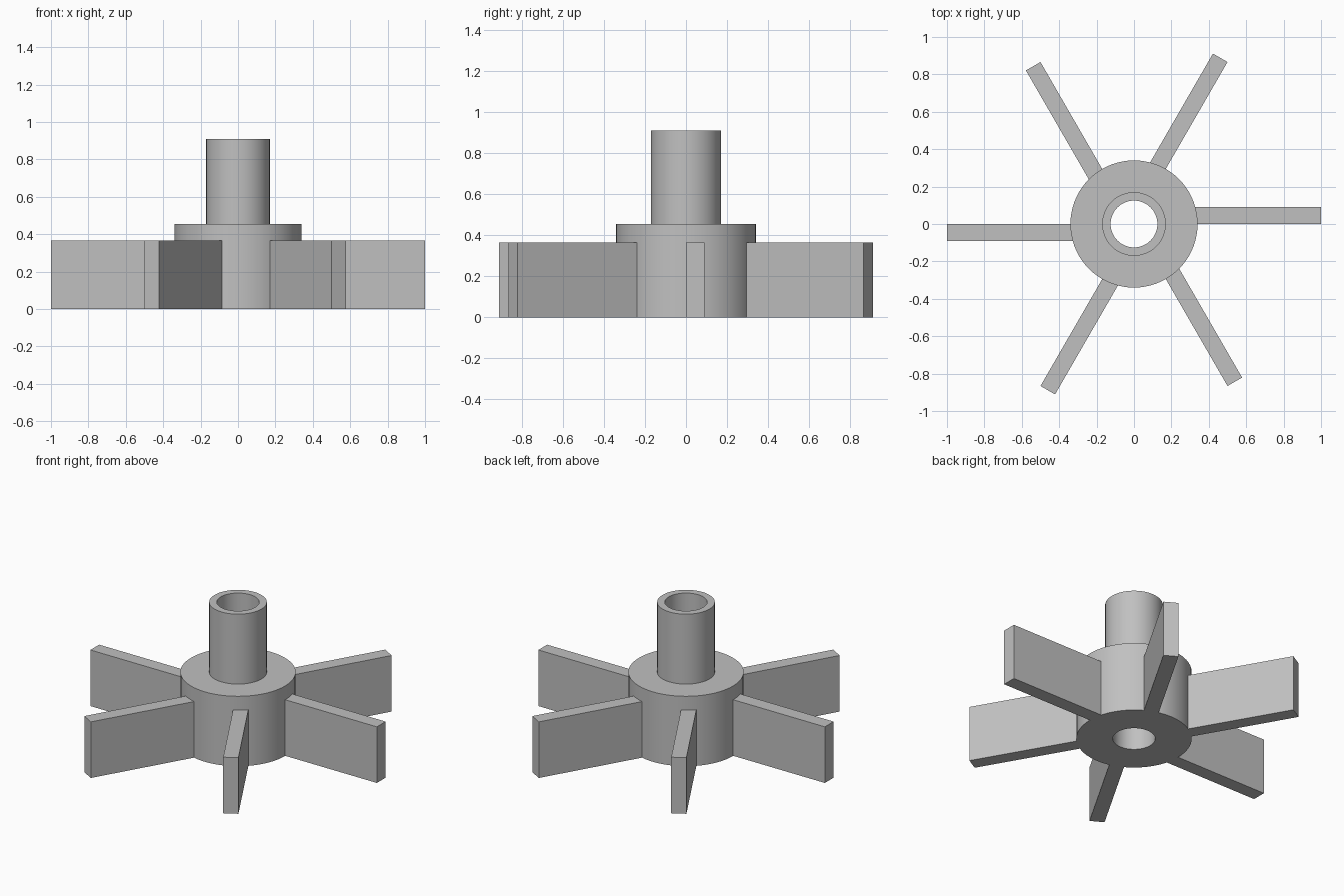
import bpy
import bmesh
from math import pi
from mathutils import Matrix, Vector

HUB_R, TUBE_R, BORE_R = 0.34, 0.17, 0.125
HUB_H, TUBE_H = 0.455, 0.91
BLADE_H, BLADE_T, BLADE_COUNT = 0.365, 0.09, 6
BLADE_ROOT = 0.3

cube = bpy.data.objects.get("Cube")
if cube:
    bpy.data.objects.remove(cube, do_unlink=True)

grey = bpy.data.materials.new("plain grey")
grey.use_nodes = True
colour = (0.53, 0.53, 0.53, 1)
grey.diffuse_color = colour
grey.node_tree.nodes["Principled BSDF"].inputs["Base Color"].default_value = colour


def add_object(name, bm):
    bmesh.ops.recalc_face_normals(bm, faces=bm.faces)
    mesh = bpy.data.meshes.new(name)
    bm.to_mesh(mesh)
    bm.free()
    mesh.materials.append(grey)
    obj = bpy.data.objects.new(name, mesh)
    bpy.context.collection.objects.link(obj)
    return obj


# Hub with its tube and through bore, turned from one closed profile
bm = bmesh.new()
profile = [(BORE_R, 0), (HUB_R, 0), (HUB_R, HUB_H),
           (TUBE_R, HUB_H), (TUBE_R, TUBE_H), (BORE_R, TUBE_H)]
verts = [bm.verts.new((r, 0, z)) for r, z in profile]
edges = [bm.edges.new((v, verts[i - 1])) for i, v in enumerate(verts)]
bmesh.ops.spin(bm, geom=verts + edges, cent=(0, 0, 0), axis=(0, 0, 1),
               angle=2 * pi, steps=72)
bmesh.ops.remove_doubles(bm, verts=bm.verts, dist=0.0001)
hub = add_object("hub_and_tube", bm)
bpy.ops.object.select_all(action="DESELECT")
hub.select_set(True)
bpy.context.view_layer.objects.active = hub
bpy.ops.object.shade_smooth_by_angle(angle=pi / 6)

# Flat blades, each with one face on a radial line of the hub
for i in range(BLADE_COUNT):
    bm = bmesh.new()
    size = Vector((1 - BLADE_ROOT, BLADE_T, BLADE_H))
    centre = Vector(((1 + BLADE_ROOT) / 2, BLADE_T / 2, BLADE_H / 2))
    turn = Matrix.Rotation(2 * pi * i / BLADE_COUNT, 4, "Z")
    bmesh.ops.create_cube(bm, size=1, matrix=turn @ Matrix.Translation(centre)
                          @ Matrix.Diagonal(size).to_4x4())
    add_object(f"blade_{i + 1}", bm)
